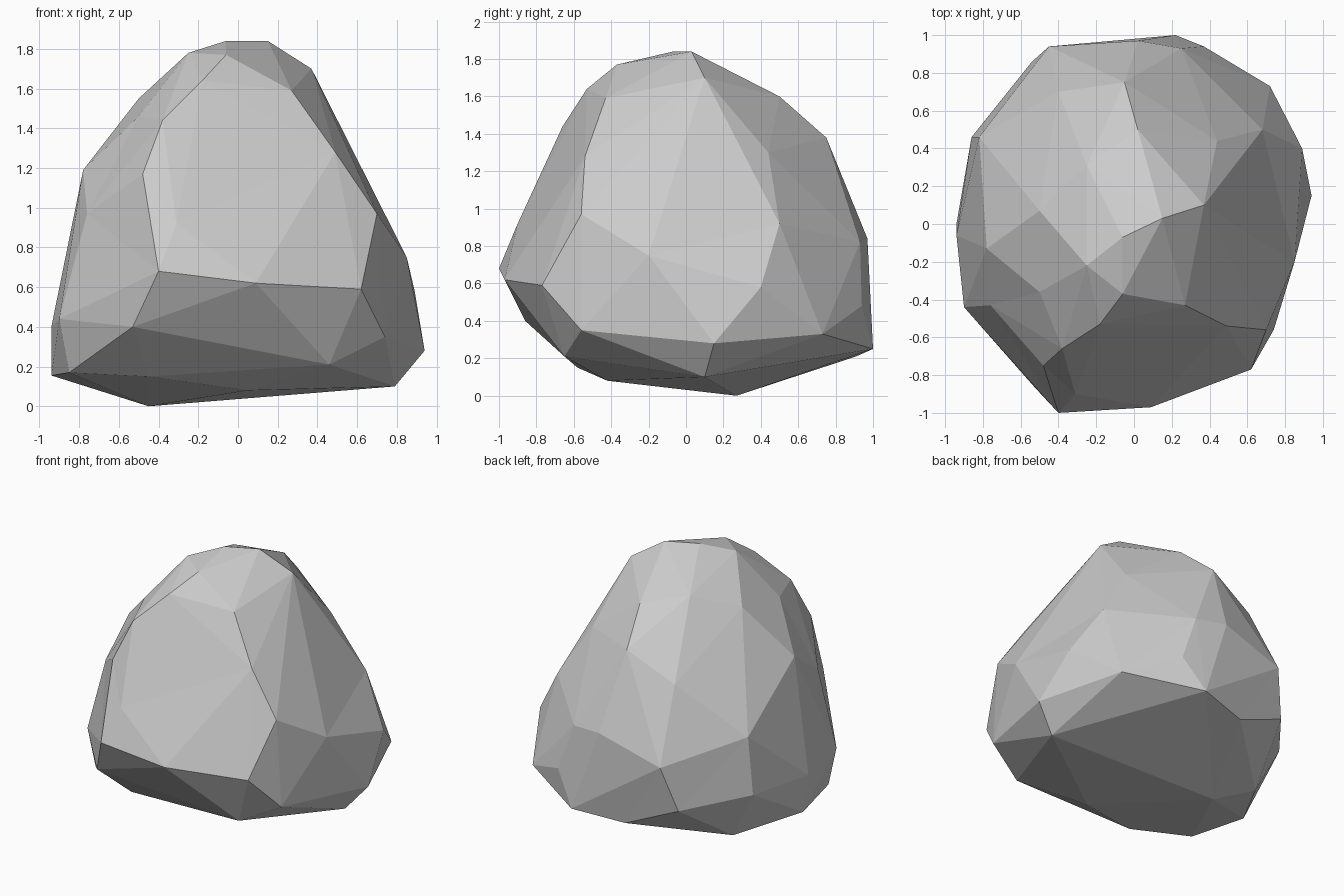
import bpy, bmesh
from mathutils import Vector

# Facet corners of the boulder, from the crown down to the base
corners = [
    # crown
    (-.06, -.07, 1.84), (.15, .03, 1.84), (-.06, -.37, 1.77), (.37, .1, 1.70),
    (.02, .5, 1.6), (-.25, .31, 1.66), (-.25, -.22, 1.78),
    # shoulder
    (.27, -.43, 1.59), (-.18, -.53, 1.64), (-.38, -.66, 1.44), (-.5, -.36, 1.46),
    (-.5, .07, 1.55), (.49, -.54, 1.28), (.44, .44, 1.3),
    (-.05, .75, 1.38), (-.4, .7, 1.2),
    # middle
    (.7, -.56, .97), (-.48, -.75, 1.17), (-.31, -.9, .92), (-.76, -.43, .97),
    (-.78, -.13, 1.19), (-.82, .46, .84), (.68, .5, .92), (.85, -.2, .75),
    (.02, .97, .84), (.25, .93, .82), (-.45, .94, .7),
    # widest belt
    (-.4, -1, .68), (.09, -.97, .62), (.62, -.77, .59), (-.9, -.44, .44),
    (-.94, -.06, .4), (-.54, .86, .38), (.37, .94, .48), (.89, .4, .58),
    # undercut
    (.94, .15, .28), (.72, .73, .33), (.22, 1, .25), (-.15, .91, .21), (-.86, .46, .43),
    (-.94, 0, .155), (.74, -.56, .35), (-.53, -.86, .4),
    (.46, -.65, .21), (-.85, -.42, .17),
    # base
    (-.45, -.58, .15), (.05, -.42, .08), (-.45, .27, 0), (.79, .1, .1), (-.68, .43, .08),
]

# Wrap the corners on a slightly rounded copy so shallow dents survive, then restore them
centre = Vector((0, 0, .75))
bm = bmesh.new()
home = {}
for c in corners:
    p = Vector(c)
    d = p - centre
    v = bm.verts.new(centre + d.normalized() * d.length ** .7)
    home[v] = p
bmesh.ops.convex_hull(bm, input=list(bm.verts))
for v in [v for v in bm.verts if not v.link_faces]:
    bm.verts.remove(v)
for v in bm.verts:
    v.co = home[v]
bmesh.ops.recalc_face_normals(bm, faces=list(bm.faces))

mesh = bpy.data.meshes.new("boulder")
bm.to_mesh(mesh)
bm.free()
boulder = bpy.data.objects.new("boulder", mesh)
bpy.context.collection.objects.link(boulder)
